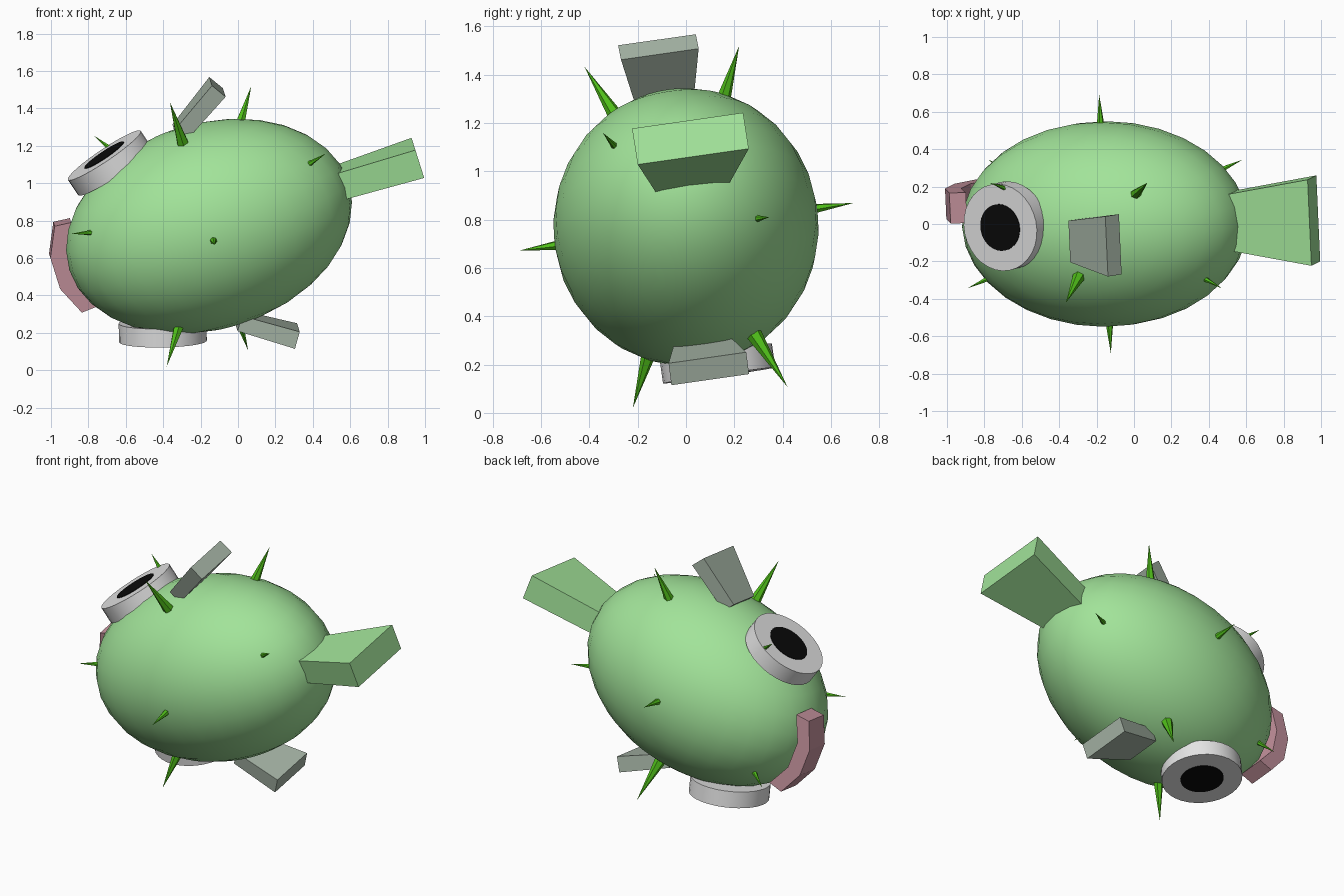
import bpy, bmesh, math
from mathutils import Matrix, Vector

if "Cube" in bpy.data.objects:
    bpy.data.objects.remove(bpy.data.objects["Cube"])

# Body frame: local x = toward tail, y = across, z = toward the upper eye
FRAME = (Matrix.Translation((-0.155, 0, 0.77))
         @ Matrix.Rotation(math.radians(-17.5), 4, 'Y')
         @ Matrix.Rotation(math.radians(8.5), 4, 'X'))


def material(name, rgb):
    m = bpy.data.materials.new(name)
    m.diffuse_color = (*rgb, 1)
    m.use_nodes = True
    m.node_tree.nodes["Principled BSDF"].inputs["Base Color"].default_value = m.diffuse_color
    return m


SKIN = material("skin_green", (0.36, 0.77, 0.32))
FIN = material("fin_grey_green", (0.38, 0.46, 0.38))
WHITE = material("eye_white", (0.78, 0.78, 0.78))
BLACK = material("pupil_black", (0.003, 0.003, 0.003))
PINK = material("lip_pink", (0.56, 0.29, 0.34))
SPIKE = material("spike_green", (0.08, 0.52, 0.01))


def finish(name, bm, mat, smooth=False):
    bmesh.ops.recalc_face_normals(bm, faces=bm.faces[:])
    mesh = bpy.data.meshes.new(name)
    bm.to_mesh(mesh)
    bm.free()
    mesh.materials.append(mat)
    ob = bpy.data.objects.new(name, mesh)
    ob.matrix_world = FRAME
    bpy.context.collection.objects.link(ob)
    if smooth:
        bpy.ops.object.select_all(action='DESELECT')
        ob.select_set(True)
        bpy.context.view_layer.objects.active = ob
        bpy.ops.object.shade_smooth_by_angle(angle=math.radians(35))
    return ob


def cone(name, center, axis, r1, r2, depth, sides, mat, smooth=False):
    """Cylinder or cone centred on a point and pointing along an axis."""
    bm = bmesh.new()
    m = Matrix.Translation(center) @ Vector(axis).to_track_quat('Z', 'Y').to_matrix().to_4x4()
    bmesh.ops.create_cone(bm, cap_ends=True, segments=sides, radius1=r1,
                          radius2=r2, depth=depth, matrix=m)
    return finish(name, bm, mat, smooth)


def wedge(name, root, tip, widths, thicks, mat):
    """Tapered slab from root to tip, its width running along local y."""
    root, tip = Vector(root), Vector(tip)
    across = Vector((0, 1, 0))
    normal = (tip - root).normalized().cross(across)
    bm = bmesh.new()
    rings = []
    for c, w, t in zip((root, tip), widths, thicks):
        rings.append([bm.verts.new(c + across * a * w / 2 + normal * b * t / 2)
                      for a, b in ((-1, -1), (1, -1), (1, 1), (-1, 1))])
    for i in range(4):
        j = (i + 1) % 4
        bm.faces.new((rings[0][i], rings[0][j], rings[1][j], rings[1][i]))
    for r in rings:
        bm.faces.new(r)
    return finish(name, bm, mat)


# Egg-shaped body
bm = bmesh.new()
bmesh.ops.create_uvsphere(bm, u_segments=32, v_segments=16, radius=1,
                          matrix=Matrix.Diagonal((0.783, 0.55, 0.55, 1)))
finish("body", bm, SKIN, smooth=True)

# Tail
wedge("tail", (0.65, 0.02, 0.01), (1.175, 0.02, 0.01), (0.28, 0.465), (0.145, 0.158), SKIN)

# Paired fins, eyes and pupils
for side, k in (("upper", 1), ("lower", -1)):
    wedge(side + "_fin", (0.0, -0.01, 0.533 * k), (0.267, -0.01, 0.706 * k),
          (0.225, 0.325), (0.085, 0.095), FIN)
    n = Vector((-0.28, 0, 0.96 * k)).normalized()
    face = Vector((-0.42, 0.06, 0.527 * k))
    cone(side + "_eye", face - n * 0.05, n, 0.235, 0.235, 0.1, 32, WHITE, True)
    cone(side + "_pupil", face, n, 0.126, 0.126, 0.008, 32, BLACK)

# Lip: three-segment arc band across the nose
outer = [(-0.787, 0.245), (-0.86, 0.088), (-0.86, -0.088), (-0.787, -0.245)]
inner = [(x + 0.09, z * 0.97) for x, z in reversed(outer)]
bm = bmesh.new()
profile = bm.faces.new([bm.verts.new((x, 0.04, z)) for x, z in outer + inner])
ext = bmesh.ops.extrude_face_region(bm, geom=[profile])
bmesh.ops.translate(bm, vec=(0, 0.165, 0),
                    verts=[v for v in ext["geom"] if isinstance(v, bmesh.types.BMVert)])
finish("lip", bm, PINK)

# Spikes: two poles and two staggered rings
tips = [Vector((0, 0.7, 0)), Vector((0, -0.7, 0))]
for y, angles in ((-0.313, (18, 90, 162, 234)), (0.313, (-18, -90, -162, 54, 126))):
    for a in angles:
        r = math.radians(a)
        tips.append(Vector((0.75 * math.cos(r), y, 0.75 * math.sin(r))))
for i, tip in enumerate(tips):
    d = tip.normalized()
    cone(f"spike_{i + 1}", tip - d * 0.2, d, 0.05, 0, 0.4, 6, SPIKE)
